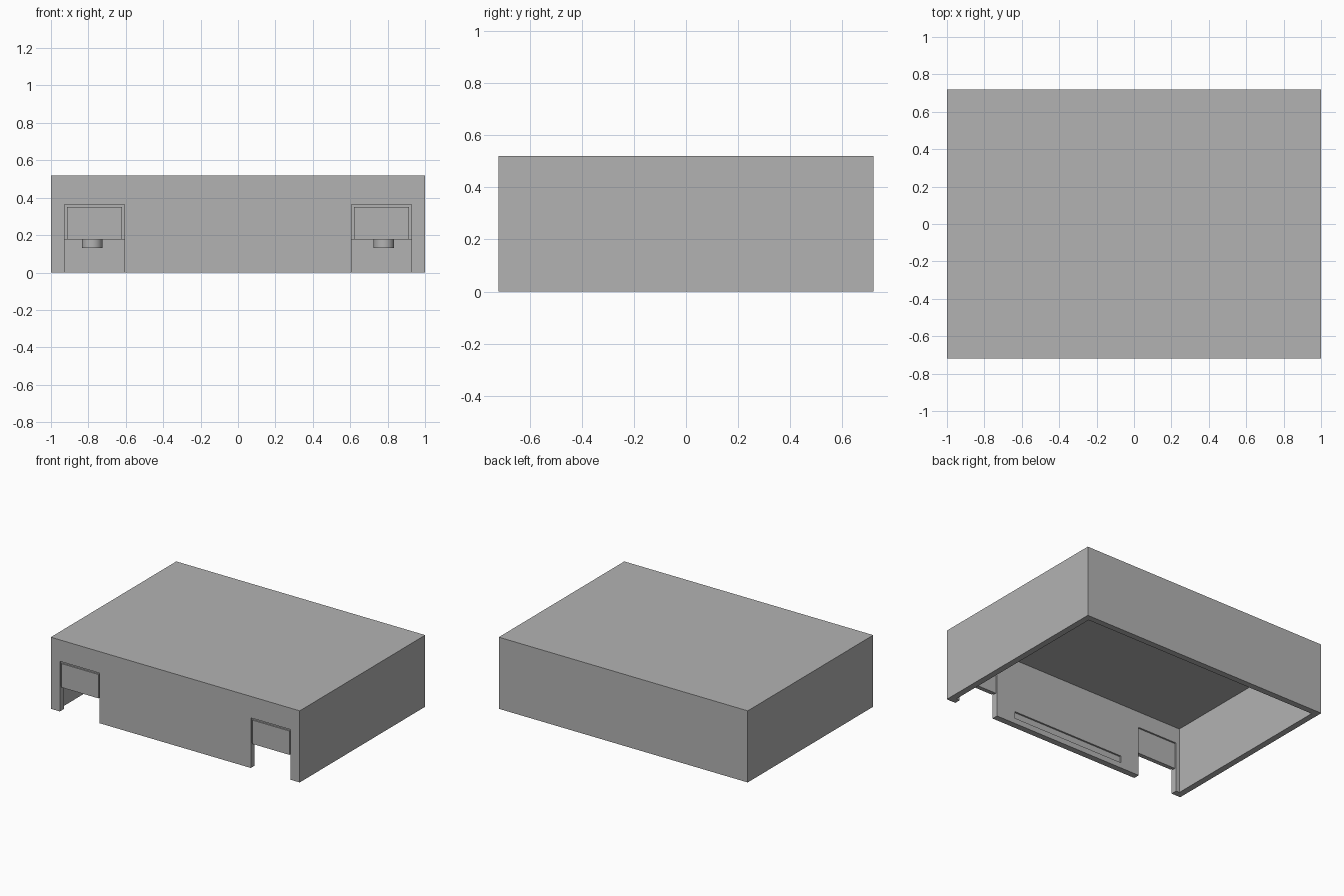
import bpy

W, D, H = 1.0, 0.72, 0.52      # half width, half depth, height
T = 0.045                      # wall thickness
ROOF = 0.48                    # underside of the top panel
DOOR_X, DOOR_HALF, DOOR_TOP = 0.767, 0.16, 0.364

cube = bpy.data.objects.get("Cube")
if cube:
    bpy.data.objects.remove(cube, do_unlink=True)

grey = bpy.data.materials.new("plain grey")
grey.use_nodes = True
colour = (0.45, 0.45, 0.45, 1)
grey.diffuse_color = colour
grey.node_tree.nodes["Principled BSDF"].inputs["Base Color"].default_value = colour


def box(name, x, y, z):
    """Box from (min, max) ranges on each axis."""
    bpy.ops.mesh.primitive_cube_add(size=1)
    ob = bpy.context.object
    ob.name = name
    ob.location = [sum(r) / 2 for r in (x, y, z)]
    ob.scale = [r[1] - r[0] for r in (x, y, z)]
    bpy.ops.object.transform_apply(location=True, scale=True)
    ob.data.materials.append(grey)
    return ob


def cut(target, cutter):
    """Subtract the cutter from the target and discard it."""
    mod = target.modifiers.new("cut", "BOOLEAN")
    mod.operation = "DIFFERENCE"
    mod.solver = "EXACT"
    mod.object = cutter
    bpy.context.view_layer.objects.active = target
    bpy.ops.object.modifier_apply(modifier=mod.name)
    bpy.data.objects.remove(cutter, do_unlink=True)


# Hollow housing, open underneath
housing = box("housing", (-W, W), (-D, D), (0, H))
cut(housing, box("cavity", (-W + T, W - T), (-D + T, D - T), (-0.1, ROOF)))

# Shallow slot along the inside of the front wall
inner = -D + T
cut(housing, box("slot", (-0.455, 0.455), (inner - 0.012, inner + 0.05), (0.04, 0.09)))

for side, s in (("left", 1), ("right", -1)):
    c = s * DOOR_X
    # Doorway through the front wall
    cut(housing, box("doorway", (c - DOOR_HALF, c + DOOR_HALF),
                     (-D - 0.1, inner + 0.03), (-0.1, DOOR_TOP)))

    # Flap filling the upper half of the doorway, with a raised front panel
    box(side + "_flap", (c - DOOR_HALF, c + DOOR_HALF),
        (-D + 0.012, inner - 0.012), (0.177, DOOR_TOP))
    box(side + "_flap_panel", (c - DOOR_HALF + 0.012, c + DOOR_HALF - 0.012),
        (-D + 0.002, -D + 0.014), (0.177, DOOR_TOP - 0.014))

    # Round post hanging from the top panel by the back wall
    bpy.ops.mesh.primitive_cylinder_add(vertices=32, radius=0.055, depth=ROOF - 0.13,
                                        location=(s * 0.78, 0.615, (ROOF + 0.13) / 2))
    post = bpy.context.object
    post.name = side + "_post"
    post.data.materials.append(grey)
    bpy.ops.object.shade_smooth_by_angle()
